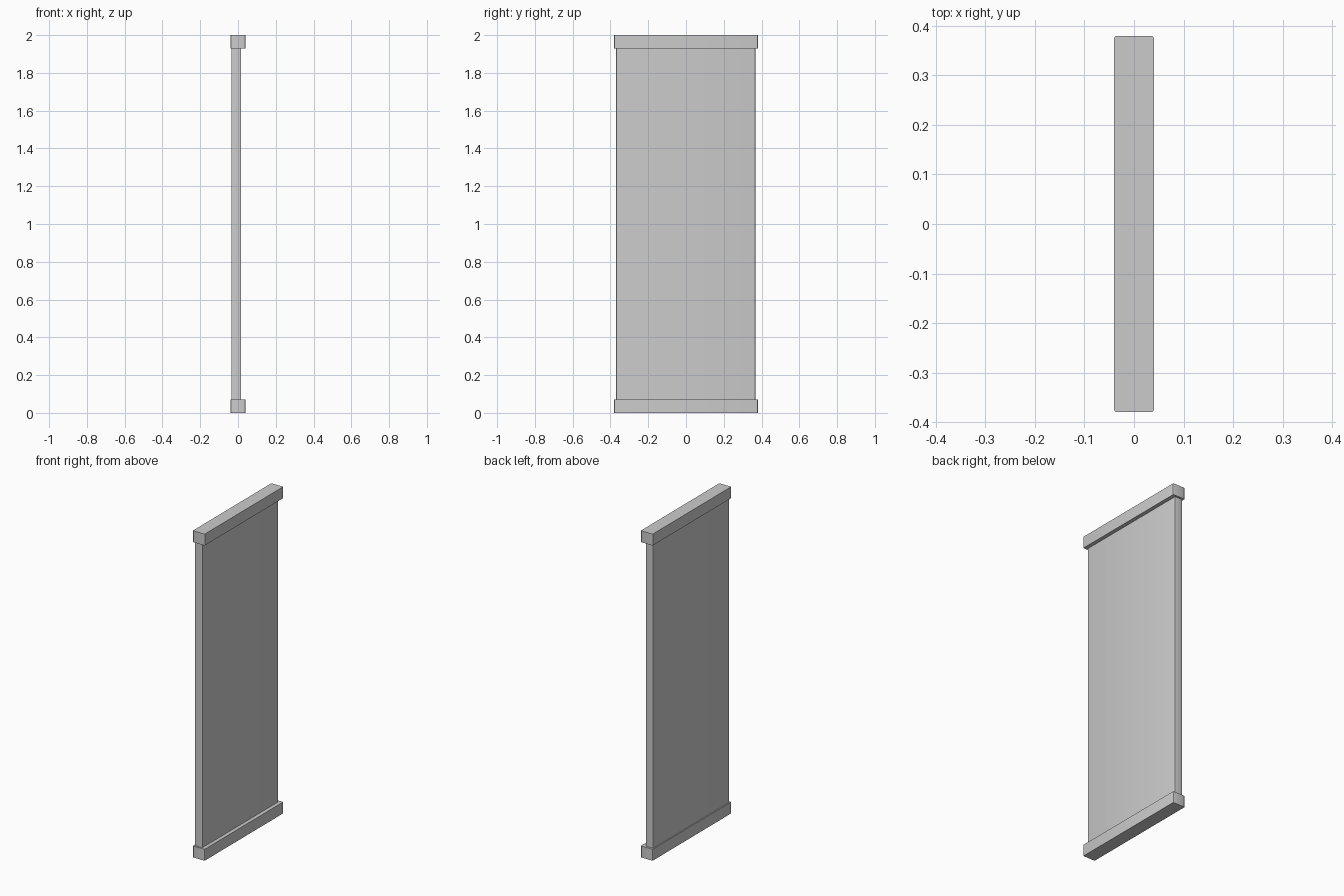
import bpy, bmesh

if "Cube" in bpy.data.objects:
    bpy.data.objects.remove(bpy.data.objects["Cube"])


def rounded_bar(name, lo, hi, radius):
    """Box between two corners with its four upright edges slightly rounded."""
    bm = bmesh.new()
    bmesh.ops.create_cube(bm, size=1)
    for v in bm.verts:
        v.co = [lo[i] if v.co[i] < 0 else hi[i] for i in range(3)]
    upright = [e for e in bm.edges
               if abs(e.verts[0].co.z - e.verts[1].co.z) > 1e-4]
    bmesh.ops.bevel(bm, geom=upright, offset=radius, segments=3,
                    profile=0.5, affect='EDGES')
    mesh = bpy.data.meshes.new(name)
    bm.to_mesh(mesh)
    bm.free()
    obj = bpy.data.objects.new(name, mesh)
    bpy.context.collection.objects.link(obj)
    bpy.context.view_layer.objects.active = obj
    bpy.ops.object.select_all(action='DESELECT')
    obj.select_set(True)
    bpy.ops.object.shade_smooth_by_angle()
    return obj


# Top and bottom rails
for name, z in (("bottom_rail", 0.0), ("top_rail", 1.93)):
    rounded_bar(name, (-0.04, -0.38, z), (0.04, 0.38, z + 0.07), 0.005)

# Upright panel, set slightly towards the -x side
rounded_bar("panel", (-0.034, -0.37, 0.07), (0.017, 0.367, 1.93), 0.003)
